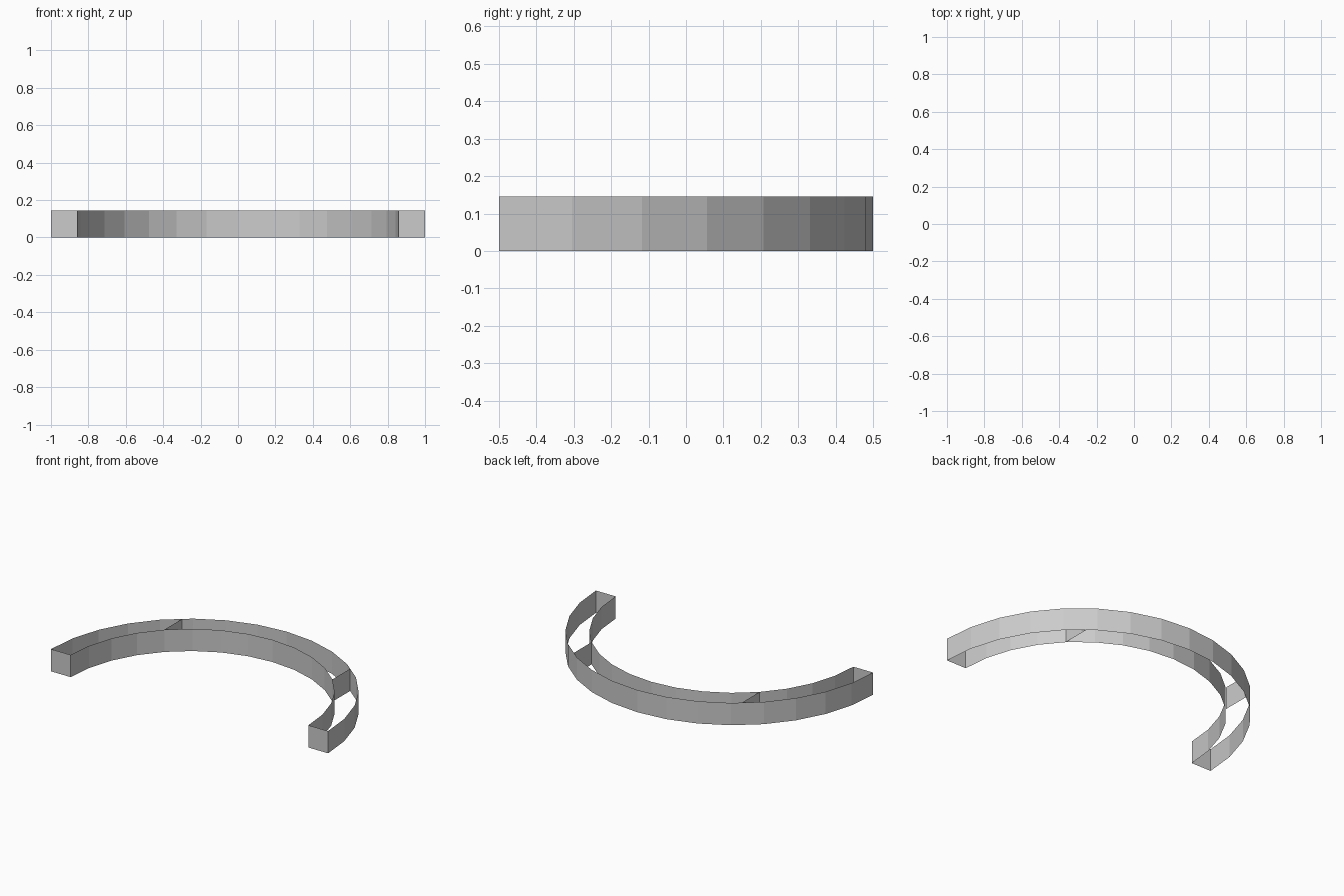
import bpy, math

if "Cube" in bpy.data.objects:
    bpy.data.objects.remove(bpy.data.objects["Cube"])

HEIGHT = 0.145
R_OUT, R_IN = 1.0, 0.858
CENTRE_Y = -0.5
SEGMENTS = 16


def arc(radius):
    return [(radius * math.cos(math.pi * i / SEGMENTS),
             CENTRE_Y + radius * math.sin(math.pi * i / SEGMENTS))
            for i in range(SEGMENTS + 1)]


def wall(name, path):
    """Thin upright sheet following a path on the ground."""
    n = len(path)
    verts = [(x, y, z) for z in (0, HEIGHT) for x, y in path]
    faces = [(i, i + 1, n + i + 1, n + i) for i in range(n - 1)]
    mesh = bpy.data.meshes.new(name)
    mesh.from_pydata(verts, [], faces)
    obj = bpy.data.objects.new(name, mesh)
    bpy.context.collection.objects.link(obj)
    return obj


# Faceted curved walls, open above and below
wall("outer_curved_wall", arc(R_OUT))
wall("inner_curved_wall", arc(R_IN)[::-1])

# End closures and cross partitions on both sides
x_part = R_IN * math.cos(math.pi / 4)
for side, s in (("left", -1), ("right", 1)):
    end = [(s * R_IN, CENTRE_Y), (s * R_OUT, CENTRE_Y)]
    wall(side + "_end_wall", end if s > 0 else end[::-1])
    wall(side + "_partition", [(s * x_part, 0.107), (s * x_part, 0.289)])
